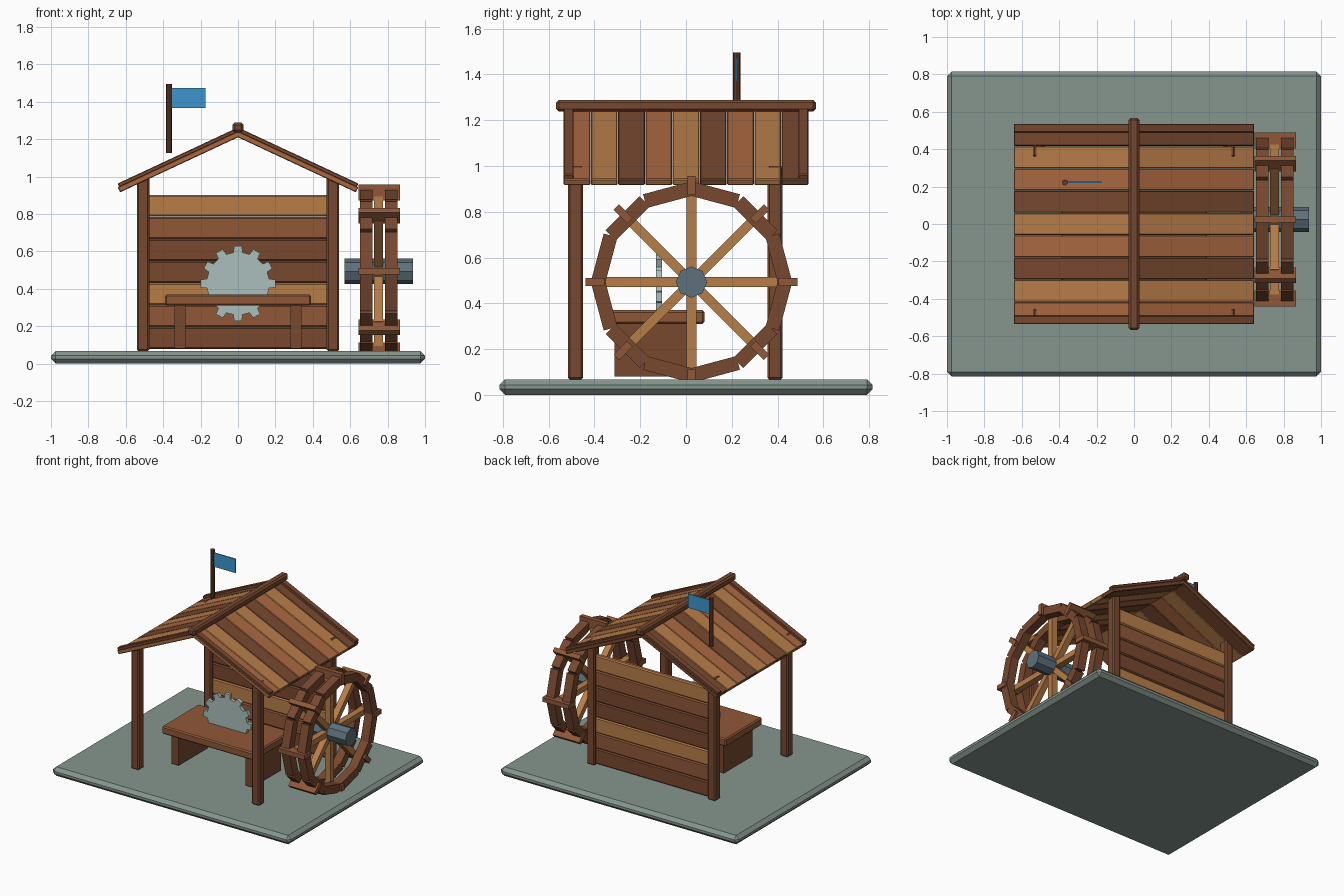
import bpy, bmesh
from math import radians, sin, cos, tan, pi
from mathutils import Matrix, Vector

if "Cube" in bpy.data.objects:
    bpy.data.objects.remove(bpy.data.objects["Cube"])


def mat(name, r, g, b):
    m = bpy.data.materials.new(name)
    m.diffuse_color = tuple(c ** 2.2 for c in (r, g, b)) + (1,)
    m.use_nodes = True
    m.node_tree.nodes["Principled BSDF"].inputs["Base Color"].default_value = m.diffuse_color
    return m


BROWN = mat("brown_wood", .47, .29, .20)
MID = mat("mid_wood", .56, .35, .23)
ORANGE = mat("orange_wood", .66, .41, .26)
TAN = mat("tan_wood", .72, .49, .29)
DARK = mat("dark_wood", .39, .24, .17)
STONE = mat("stone", .52, .58, .55)
STEEL = mat("steel", .66, .74, .73)
IRON = mat("iron", .37, .44, .48)
BLUE = mat("blue_cloth", .25, .58, .80)


def finish(bm, name, m, bevel=0):
    if bevel:
        bmesh.ops.bevel(bm, geom=bm.edges[:], offset=bevel, segments=1,
                        affect='EDGES', profile=.5)
    bmesh.ops.recalc_face_normals(bm, faces=bm.faces[:])
    me = bpy.data.meshes.new(name)
    bm.to_mesh(me)
    bm.free()
    me.materials.append(m)
    ob = bpy.data.objects.new(name, me)
    bpy.context.collection.objects.link(ob)
    return ob


def box(name, loc, size, m, bevel=0, frame=None):
    bm = bmesh.new()
    bmesh.ops.create_cube(bm, size=1, matrix=Matrix.Diagonal((*size, 1)))
    ob = finish(bm, name, m, bevel)
    ob.matrix_world = (frame or Matrix()) @ Matrix.Translation(loc)
    return ob


def rod(name, loc, r, length, sides, m, frame=Matrix()):
    bm = bmesh.new()
    bmesh.ops.create_cone(bm, cap_ends=True, segments=sides, radius1=r,
                          radius2=r, depth=length)
    ob = finish(bm, name, m)
    ob.matrix_world = Matrix.Translation(loc) @ frame
    return ob


# Ground slab
box("base_slab", (0, 0, .034), (2, 1.63, .068), STONE, .025)

# Corner posts
for x in (-.507, .507):
    for y, part in ((-.483, "front_post"), (.389, "back_post")):
        box(part, (x, y, .533), (.066, .066, .934), BROWN, .009)

# Back wall planks
for i in range(7):
    box("wall_plank", (0, .389, .136 + .118 * i), (.96, .036, .117),
        (BROWN, MID, TAN, BROWN)[i % 4], .008)

# Roof planks and end trims; each frame has x running down the slope
PITCH = radians(25)
for s in (-1, 1):
    frame = Matrix.Translation((0, 0, 1.243))
    if s < 0:
        frame = frame @ Matrix.Rotation(pi, 4, 'Z')
    frame = frame @ Matrix.Rotation(PITCH, 4, 'Y')
    for i in range(9):
        box("roof_plank", (.355, s * (i - 4) * .119, -.015),
            (.71, .117, .03), (ORANGE, TAN, BROWN)[i % 3], .004, frame)
    for y in (-.513, .513):
        box("roof_end_trim", (.352, y, .007), (.70, .045, .022), BROWN, .004, frame)
box("roof_ridge", (0, 0, 1.263), (.058, 1.135, .052), BROWN, .012)

# Work bench
box("bench_top", (0, -.14, .34), (.78, .44, .06), MID, .009)
for x in (-.31, .31):
    box("bench_leg", (x, -.14, .198), (.06, .345, .235), BROWN)

# Saw blade: disc outline with twelve square teeth, extruded
bm = bmesh.new()
outline = []
for k in range(12):
    a = k * pi / 6
    for r, off in ((.168, -8.5), (.201, -6), (.201, 6), (.168, 8.5)):
        t = a + radians(off)
        outline.append(bm.verts.new((r * cos(t), -.13, .428 + r * sin(t))))
face = bm.faces.new(outline)
ext = bmesh.ops.extrude_face_region(bm, geom=[face])
bmesh.ops.translate(bm, vec=(0, .025, 0),
                    verts=[v for v in ext["geom"] if isinstance(v, bmesh.types.BMVert)])
finish(bm, "saw_blade", STEEL)

# Water wheel: hub, rims, spokes and paddles around the x axis
CENTRE = Vector((.752, .024, .493))
rod("wheel_hub", CENTRE, .068, .365, 8, IRON, Matrix.Rotation(pi / 2, 4, 'Y'))


def around(deg):
    return Matrix.Translation(CENTRE) @ Matrix.Rotation(radians(deg), 4, 'X')


for k in range(12):
    for x in (-.067, .067):
        box("wheel_rim_segment", (x, .394, 0), (.066, .062, .21), BROWN, 0,
            around(15 + 30 * k))
for k in range(8):
    box("wheel_spoke", (0, .22, 0), (.048, .36, .042), TAN, 0, around(45 * k))
    box("wheel_paddle", (.003, .422, 0), (.222, .084, .034), MID, 0, around(45 * k))

# Flag
rod("flag_pole", (-.369, .222, 1.31), .016, .37, 8, DARK)
box("flag_cloth", (-.267, .222, 1.421), (.184, .008, .106), BLUE)
